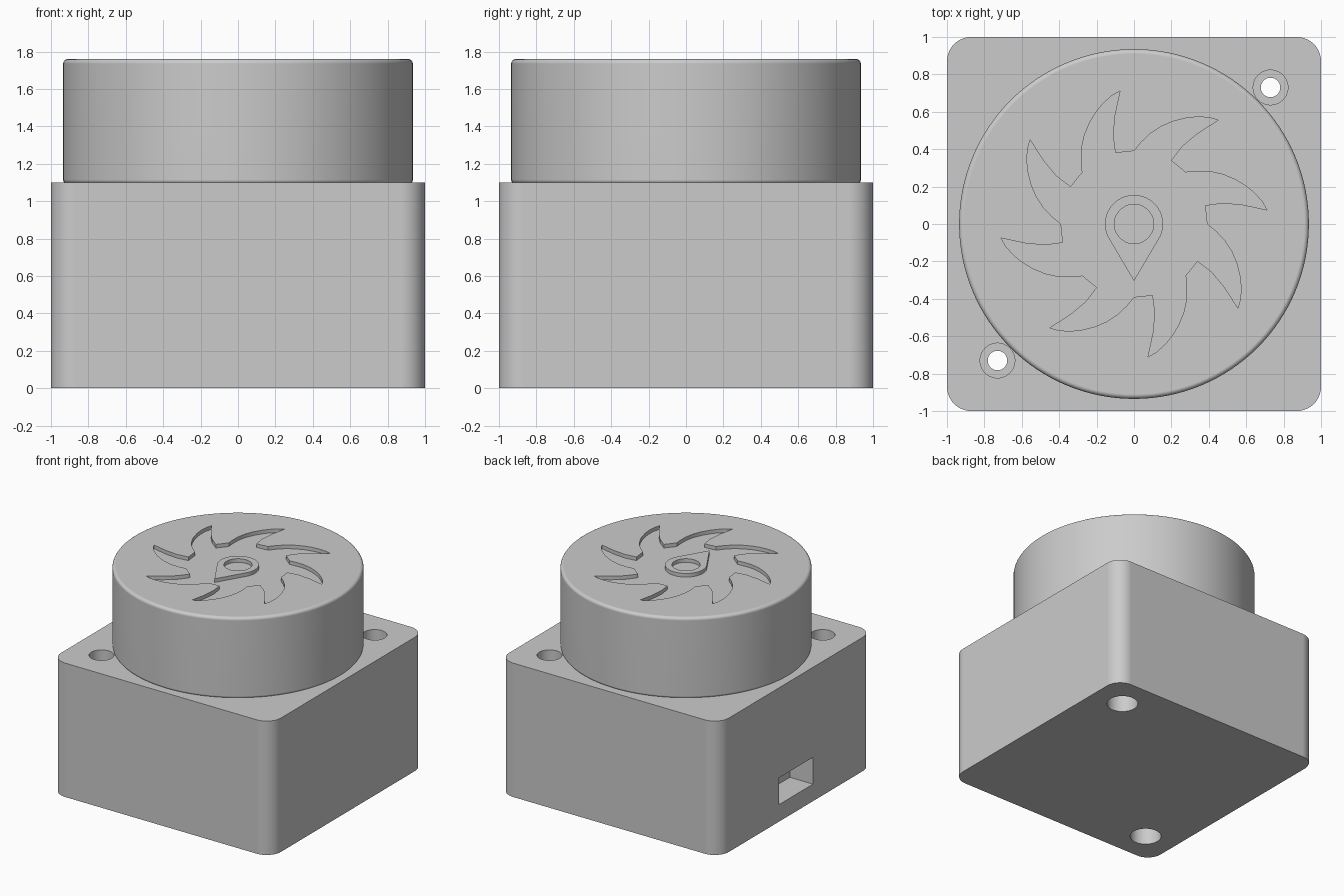
import bpy
import bmesh
from math import sin, cos, pi, radians, asin
from mathutils import Matrix, Vector

if "Cube" in bpy.data.objects:
    bpy.data.objects.remove(bpy.data.objects["Cube"], do_unlink=True)

GREY = (0.6, 0.6, 0.6, 1)
plastic = bpy.data.materials.new("light_grey_plastic")
plastic.use_nodes = True
plastic.diffuse_color = GREY
plastic.node_tree.nodes["Principled BSDF"].inputs["Base Color"].default_value = GREY

BODY_TOP, CAP_TOP, RECESS = 1.10, 1.76, 0.03


def arc(radius, start, end, steps, cx=0, cy=0):
    angles = [start + (end - start) * i / steps for i in range(steps + 1)]
    return [(cx + radius * cos(a), cy + radius * sin(a)) for a in angles]


def circle(radius, steps=64, cx=0, cy=0):
    return arc(radius, 0, 2 * pi, steps, cx, cy)[:-1]


def prism(name, outline, bottom, top):
    """Extrude a counter-clockwise outline between two heights."""
    bm = bmesh.new()
    base = bm.faces.new([bm.verts.new((x, y, bottom)) for x, y in outline])
    made = bmesh.ops.extrude_face_region(bm, geom=[base])["geom"]
    moved = [v for v in made if isinstance(v, bmesh.types.BMVert)]
    bmesh.ops.translate(bm, vec=(0, 0, top - bottom), verts=moved)
    bmesh.ops.recalc_face_normals(bm, faces=bm.faces)
    mesh = bpy.data.meshes.new(name)
    bm.to_mesh(mesh)
    bm.free()
    obj = bpy.data.objects.new(name, mesh)
    bpy.context.collection.objects.link(obj)
    mesh.materials.append(plastic)
    return obj


def activate(obj):
    bpy.ops.object.select_all(action="DESELECT")
    obj.select_set(True)
    bpy.context.view_layer.objects.active = obj


def cut(target, cutter):
    mod = target.modifiers.new("cut", "BOOLEAN")
    mod.operation, mod.solver, mod.object = "DIFFERENCE", "EXACT", cutter
    activate(target)
    bpy.ops.object.modifier_apply(modifier=mod.name)
    bpy.data.objects.remove(cutter, do_unlink=True)


def finish(obj):
    activate(obj)
    bpy.ops.object.shade_smooth_by_angle(angle=radians(30))
    mod = obj.modifiers.new("even_shading", "WEIGHTED_NORMAL")
    mod.keep_sharp = True


# Square body with rounded upright corners
corner = 0.13
outline = []
for i, (sx, sy) in enumerate([(1, 1), (-1, 1), (-1, -1), (1, -1)]):
    inset = 1 - corner
    outline += arc(corner, i * pi / 2, (i + 1) * pi / 2, 10, sx * inset, sy * inset)
body = prism("body", outline, 0, BODY_TOP)

# Two stepped screw holes on opposite corners
for spot in (0.73, -0.73):
    for radius, low, high in [(0.052, -0.1, 1.2), (0.093, 0.9, 1.2), (0.12, -0.1, 0.2)]:
        cut(body, prism("hole_cutter", circle(radius, 40, spot, spot), low, high))

# Cable port on the model's right side
port = [(-1.1, -0.22), (-0.79, -0.22), (-0.79, 0.22), (-1.1, 0.22)]
cut(body, prism("port_cutter", port, 0.14, 0.36))
finish(body)

# Round cap with a softened top rim
cap = prism("cap", circle(0.935, 128), BODY_TOP - 0.01, CAP_TOP)
bevel = cap.modifiers.new("rim", "BEVEL")
bevel.width, bevel.segments, bevel.limit_method = 0.025, 4, "ANGLE"
bevel.angle_limit = radians(60)
activate(cap)
bpy.ops.object.modifier_apply(modifier="rim")

# Shallow eight-bladed recess in the cap
blade = [(-0.10, 0.38), (-0.113, 0.476), (-0.103, 0.583), (-0.075, 0.711),
         (-0.12, 0.685), (-0.165, 0.645), (-0.205, 0.595), (-0.238, 0.54),
         (-0.265, 0.475), (-0.28, 0.406), (-0.282, 0.34), (-0.276, 0.276)]
rotor = []
for i in range(8):
    turn = Matrix.Rotation(i * pi / 4, 2)
    rotor += [tuple(turn @ Vector(p)) for p in blade]
cut(cap, prism("rotor_cutter", rotor, CAP_TOP - RECESS, CAP_TOP + 0.1))
finish(cap)

# Teardrop pointer standing in the recess, with a round opening
ring, tip = 0.155, 0.305
side = asin(ring / tip)
drop = arc(ring, -side, pi + side, 48) + [(0, -tip)]
pointer = prism("pointer", drop, CAP_TOP - RECESS - 0.005, CAP_TOP)
cut(pointer, prism("opening_cutter", circle(0.105), CAP_TOP - 0.1, CAP_TOP + 0.1))
finish(pointer)
